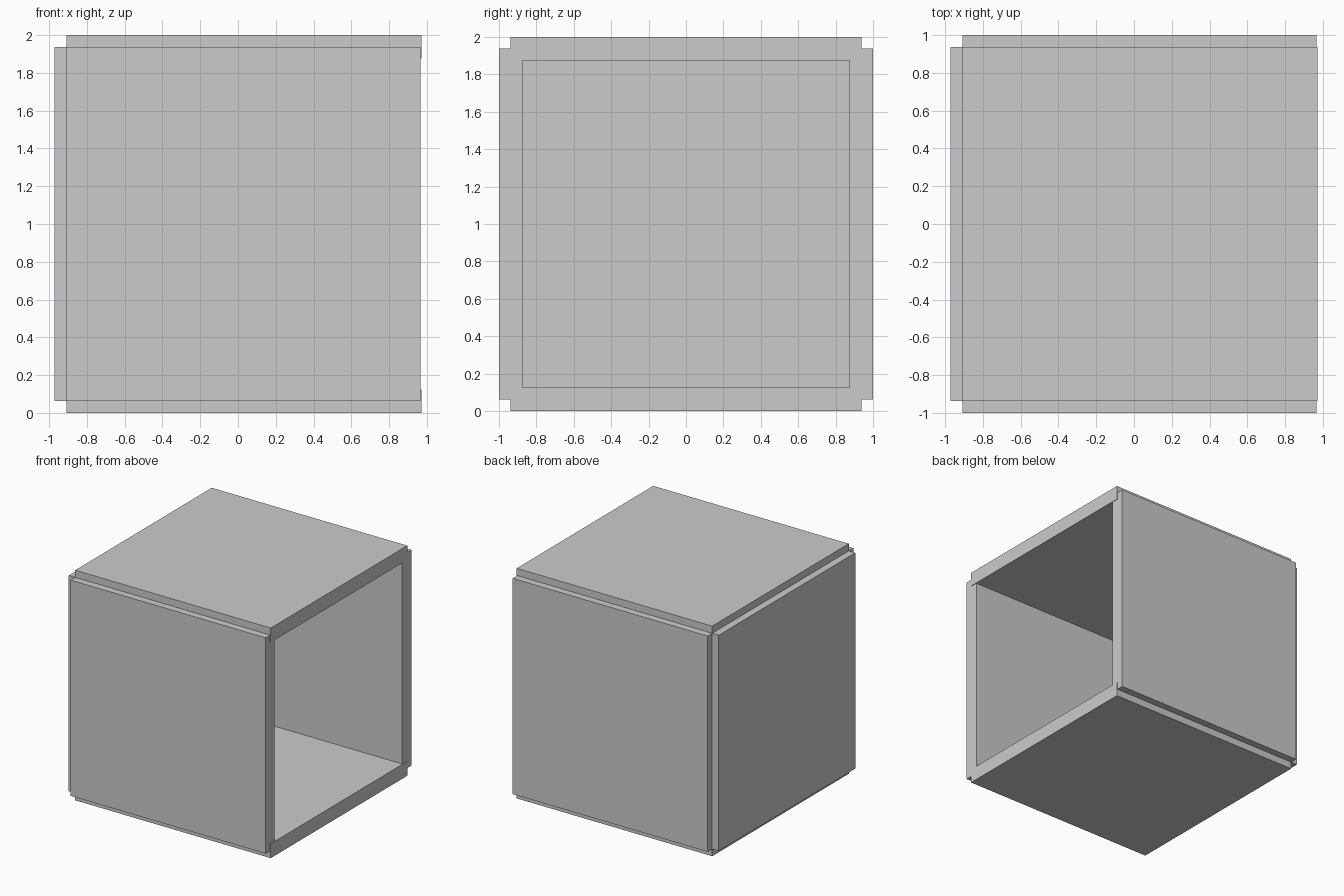
import bpy

if "Cube" in bpy.data.objects:
    bpy.data.objects.remove(bpy.data.objects["Cube"])

T = 0.125           # panel thickness
STEP = T / 2        # rebate left along each outer edge
HALF = 1 - STEP     # half width of every panel
BACK = -0.971       # outer face of the closed end


def panel(name, lo, hi):
    """Axis-aligned box between two corners."""
    centre = [(a + b) / 2 for a, b in zip(lo, hi)]
    bpy.ops.mesh.primitive_cube_add(size=1, location=centre)
    ob = bpy.context.object
    ob.name = name
    ob.scale = [b - a for a, b in zip(lo, hi)]
    bpy.ops.object.transform_apply(location=False, rotation=False, scale=True)
    return ob


# floor and roof reach slightly past the walls at the open end
for name, z in (("floor_panel", 0), ("roof_panel", 2 - T)):
    panel(name, (BACK + STEP, -HALF, z), (0.971, HALF, z + T))

# front and rear walls
for name, y in (("front_wall", -1), ("rear_wall", 1 - T)):
    panel(name, (BACK + STEP, y, STEP), (0.966, y + T, 2 - STEP))

# closed end wall
panel("end_wall", (BACK, -HALF, STEP), (BACK + T, HALF, 2 - STEP))
